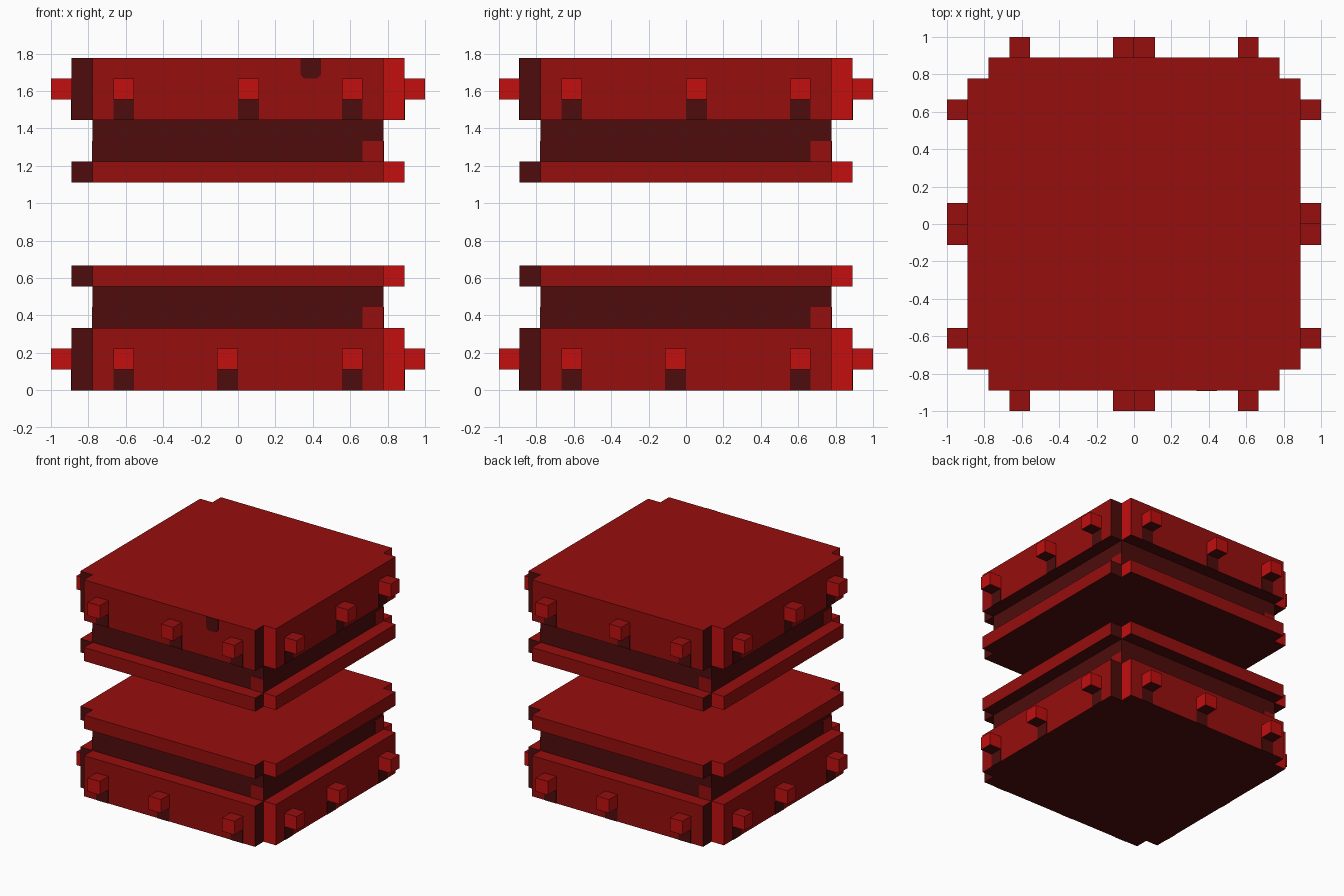
import bpy, bmesh, math
from mathutils import Vector, Matrix

if "Cube" in bpy.data.objects:
    bpy.data.objects.remove(bpy.data.objects["Cube"])

U = 1 / 9          # voxel size
UP = Vector((0, 0, 1))


def srgb(h):
    vals = [int(h[i:i + 2], 16) / 255 for i in (0, 2, 4)]
    return [((v + 0.055) / 1.055) ** 2.4 if v > 0.04 else v / 12.92 for v in vals] + [1]


mats = []
for name, code in (("mid red", "960e0e"), ("bright red", "c20f0f"), ("dark red", "4e0c0c")):
    m = bpy.data.materials.new(name)
    m.diffuse_color = srgb(code)
    m.use_nodes = True
    m.node_tree.nodes["Principled BSDF"].inputs["Base Color"].default_value = m.diffuse_color
    mats.append(m)
MID, BRIGHT, DARK = 0, 1, 2


def prism(name, profile, z0, z1, rule):
    """Extrude an outline (voxel units) and colour each face by a rule."""
    bm = bmesh.new()
    f = bm.faces.new([bm.verts.new((x * U, y * U, z0 * U)) for x, y in profile])
    ext = bmesh.ops.extrude_face_region(bm, geom=[f])
    top = [v for v in ext["geom"] if isinstance(v, bmesh.types.BMVert)]
    bmesh.ops.translate(bm, verts=top, vec=(0, 0, (z1 - z0) * U))
    bmesh.ops.recalc_face_normals(bm, faces=bm.faces)
    for f in bm.faces:
        f.material_index = rule(f)
    me = bpy.data.meshes.new(name)
    bm.to_mesh(me)
    bm.free()
    for m in mats:
        me.materials.append(m)
    ob = bpy.data.objects.new(name, me)
    bpy.context.collection.objects.link(ob)
    return ob


def rect(x0, x1, y0, y1):
    return [(x0, y0), (x1, y0), (x1, y1), (x0, y1)]


def caps(f, side):
    return MID if f.normal.z > 0.5 else DARK if f.normal.z < -0.5 else side


def slab_rule(f):
    # notch strips: dark on the left of each side, bright on the right
    side = MID
    if max(e.calc_length() for e in f.edges) < 5 * U:
        c = f.calc_center_median()
        side = BRIGHT if c.dot(UP.cross(f.normal)) > 0 else DARK
    return caps(f, side)


def four(name, profile, z0, z1, rule):
    """Repeat a front part on all four sides."""
    for i, s in enumerate(("front", "right", "back", "left")):
        ob = prism(f"{s}_{name}", profile, z0, z1, rule)
        ob.data.transform(Matrix.Rotation(i * math.pi / 2, 4, 'Z'))


# slab outline: square with notched corners
notched = [(-7, -8), (7, -8), (7, -7), (8, -7), (8, 7), (7, 7),
           (7, 8), (-7, 8), (-7, 7), (-8, 7), (-8, -7), (-7, -7)]
T = 0.03           # plate thickness in voxels

# (half, thick slab, band, thin slab, peg height, middle peg position)
for half, thick, band, thin, peg_z, mid_x in (
        ("lower", (0, 3), (3, 5), (5, 6), 1, -1),
        ("upper", (13, 16), (11, 13), (10, 11), 14, 0)):
    prism(half + "_thick_slab", notched, *thick, slab_rule)
    prism(half + "_thin_slab", notched, *thin, slab_rule)
    prism(half + "_band", rect(-7, 7, -7, 7), *band, lambda f: caps(f, DARK))
    # red corner patch on the recessed band
    four(half + "_band_patch", rect(6, 7, -7 - T, -7), band[0], band[0] + 1, lambda f: MID)
    # pegs with dark patches below
    for k, x in enumerate((-6, mid_x, 5)):
        four(f"{half}_peg_{k}", rect(x, x + 1, -9, -8), peg_z, peg_z + 1,
             lambda f: caps(f, BRIGHT))
        four(f"{half}_peg_patch_{k}", rect(x, x + 1, -8 - T, -8), peg_z - 1, peg_z,
             lambda f: DARK)

# single dark chip at the top of the front, lower corners clipped
chip = prism("front_chip", [(3.2, 15), (3.8, 15), (4, 15.2), (4, 16), (3, 16), (3, 15.2)],
             8, 8 + T, lambda f: DARK)
chip.data.transform(Matrix.Rotation(math.pi / 2, 4, 'X'))
